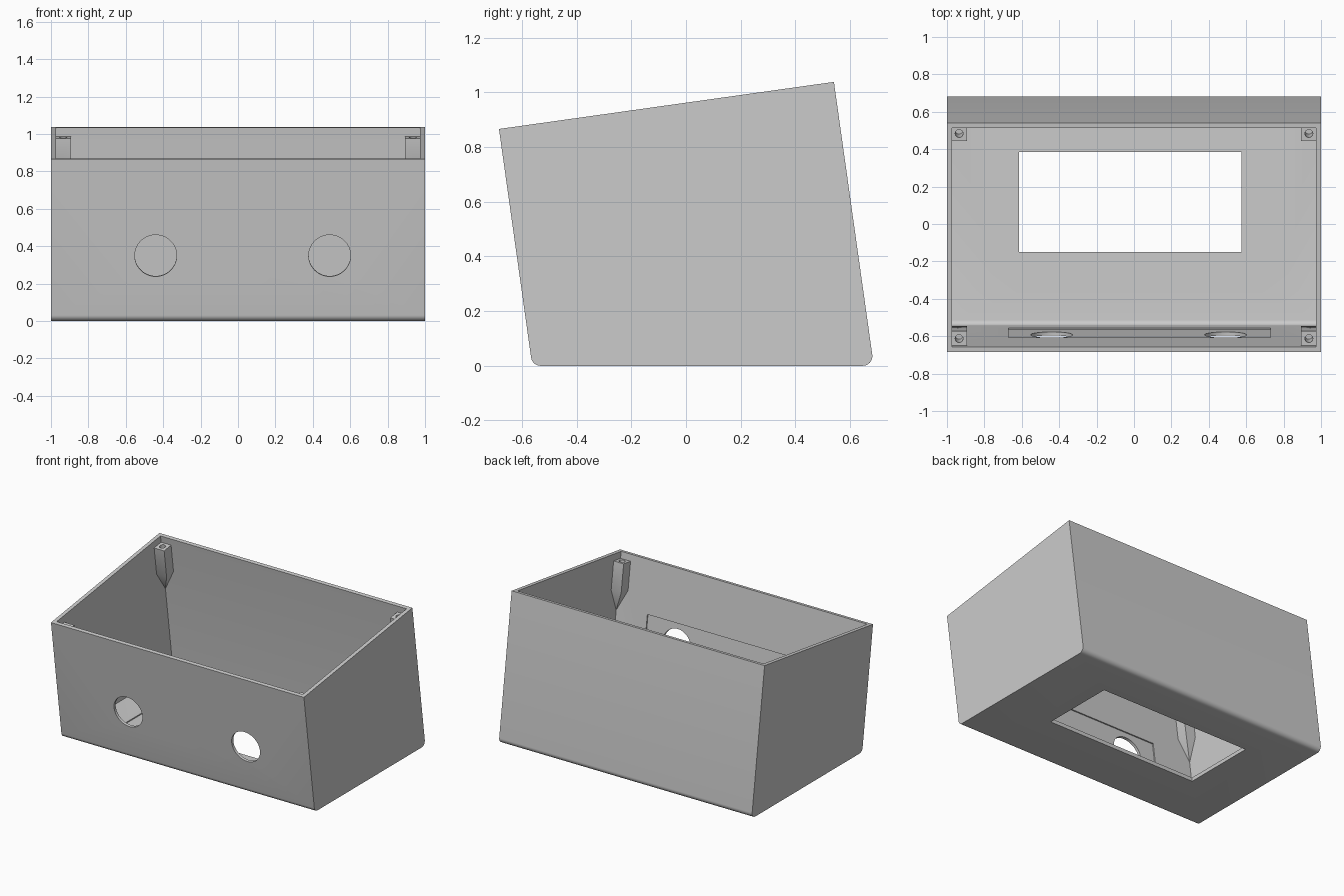
import bpy, bmesh, math
from mathutils import Matrix, Vector

if "Cube" in bpy.data.objects:
    bpy.data.objects.remove(bpy.data.objects["Cube"])

TILT = math.radians(8)
WALL = 0.027
LENGTH = 1.237                       # front-to-back size along the tilted rim
# Tilted frame: x sideways, y along the rim, z up along the leaning walls
FRAME = Matrix.Translation((0, -0.684, 0.866)) @ Matrix.Rotation(TILT, 4, 'X')

grey = bpy.data.materials.new("plain grey")
grey.diffuse_color = (0.6, 0.6, 0.6, 1)
grey.use_nodes = True
grey.node_tree.nodes["Principled BSDF"].inputs["Base Color"].default_value = grey.diffuse_color


def make(name, bm, matrix=None):
    if matrix:
        bm.transform(matrix)
    bmesh.ops.recalc_face_normals(bm, faces=bm.faces)
    mesh = bpy.data.meshes.new(name)
    bm.to_mesh(mesh)
    bm.free()
    mesh.materials.append(grey)
    ob = bpy.data.objects.new(name, mesh)
    bpy.context.collection.objects.link(ob)
    return ob


def box(name, lo, hi, matrix=None):
    bm = bmesh.new()
    bmesh.ops.create_cube(bm, size=1)
    size = [b - a for a, b in zip(lo, hi)]
    mid = [(a + b) / 2 for a, b in zip(lo, hi)]
    bm.transform(Matrix.Translation(mid) @ Matrix.Diagonal((*size, 1)))
    return make(name, bm, matrix)


def cylinder(name, radius, depth, sides, matrix):
    bm = bmesh.new()
    bmesh.ops.create_cone(bm, cap_ends=True, segments=sides, radius1=radius,
                          radius2=radius, depth=depth)
    return make(name, bm, matrix)


def cut(ob, cutter):
    bpy.context.view_layer.objects.active = ob
    mod = ob.modifiers.new("cut", 'BOOLEAN')
    mod.operation = 'DIFFERENCE'
    mod.solver = 'EXACT'
    mod.object = cutter
    bpy.ops.object.modifier_apply(modifier=mod.name)
    bpy.data.objects.remove(cutter)


def fillet(prev, corner, nxt, radius, steps=8):
    a, b = (prev - corner).normalized(), (nxt - corner).normalized()
    half = a.angle(b) / 2
    centre = corner + (a + b).normalized() * radius / math.sin(half)
    start = (corner + a * radius / math.tan(half) - centre).normalized()
    end = (corner + b * radius / math.tan(half) - centre).normalized()
    return [centre + start.slerp(end, i / steps).normalized() * radius
            for i in range(steps + 1)]


def tub(name, inset, half_width, floor, radius, top):
    """Side profile with leaning walls and a level bottom, extruded across x."""
    def wall_point(u, z=None):
        p = FRAME @ Vector((0, u, top))
        if z is not None:
            p = p + Vector((0, math.tan(TILT) * (p.z - z), z - p.z))
        return p
    u0, u1 = inset, LENGTH - inset
    tf, tb = wall_point(u0), wall_point(u1)
    bf, bb = wall_point(u0, floor), wall_point(u1, floor)
    pts = [tf] + fillet(tf, bf, bb, radius) + fillet(bf, bb, tb, radius) + [tb]
    bm = bmesh.new()
    face = bm.faces.new([bm.verts.new((-half_width, p.y, p.z)) for p in pts])
    ext = bmesh.ops.extrude_face_region(bm, geom=[face])
    bmesh.ops.translate(bm, vec=(2 * half_width, 0, 0),
                        verts=[v for v in ext['geom'] if isinstance(v, bmesh.types.BMVert)])
    return make(name, bm)


# Open case with leaning walls and rounded lower edges
case = tub("case", 0, 1, 0, 0.035, 0)
cut(case, tub("cavity", WALL, 1 - WALL, WALL, 0.03, 0.2))

# Window through the floor
cut(case, box("floor_window", (-0.615, -0.15, -0.1), (0.575, 0.385, 0.1)))

# Shallow recesses around the window
for x0, y0, x1, y1 in ((-0.755, -0.255, -0.66, 0.5), (0.725, -0.255, 0.82, 0.5),
                       (-0.615, -0.36, 0.68, -0.23), (-0.615, 0.465, 0.68, 0.595)):
    cut(case, box("floor_recess", (x0, y0, WALL - 0.008), (x1, y1, 0.08)))

# Shallow recess behind the front holes
cut(case, box("wall_recess", (-0.67, WALL - 0.008, -0.72), (0.73, 0.06, -0.37), FRAME))

# Row of round holes in the front wall
for i in range(4):
    place = Matrix.Translation((-0.44 + 0.31 * i, 0, -0.522)) @ Matrix.Rotation(math.pi / 2, 4, 'X')
    cut(case, cylinder("front_hole", 0.112, 0.2, 64, FRAME @ place))

# Corner screw posts, tapering down to the wall corner
POST, TOP, STRAIGHT, TIP = 0.082, -0.048, 0.2, 0.36
posts = []
for sx in (-1, 1):
    for back in (0, 1):
        su = -1 if back else 1
        cx, cu = sx * (1 - WALL + 0.003), (LENGTH - WALL + 0.003 if back else WALL - 0.003)
        bm = bmesh.new()
        rings = []
        for w in (TOP, TOP - STRAIGHT):
            rings.append([bm.verts.new((cx - sx * a * POST, cu + su * b * POST, w))
                          for a, b in ((0, 0), (1, 0), (1, 1), (0, 1))])
        apex = bm.verts.new((cx, cu, TOP - TIP))
        bm.faces.new(rings[0])
        for i in range(4):
            j = (i + 1) % 4
            bm.faces.new((rings[0][i], rings[0][j], rings[1][j], rings[1][i]))
            bm.faces.new((rings[1][i], rings[1][j], apex))
        post = make("screw_post", bm, FRAME)
        hole = Matrix.Translation((cx - sx * POST / 2, cu + su * POST / 2, TOP - 0.05))
        cut(post, cylinder("screw_hole", 0.021, 0.16, 24, FRAME @ hole))
        posts.append(post)

# Smooth the rounded surfaces, keep edges crisp
for ob in [case] + posts:
    bpy.ops.object.select_all(action='DESELECT')
    ob.select_set(True)
    bpy.context.view_layer.objects.active = ob
    bpy.ops.object.shade_smooth_by_angle(angle=math.radians(30))
